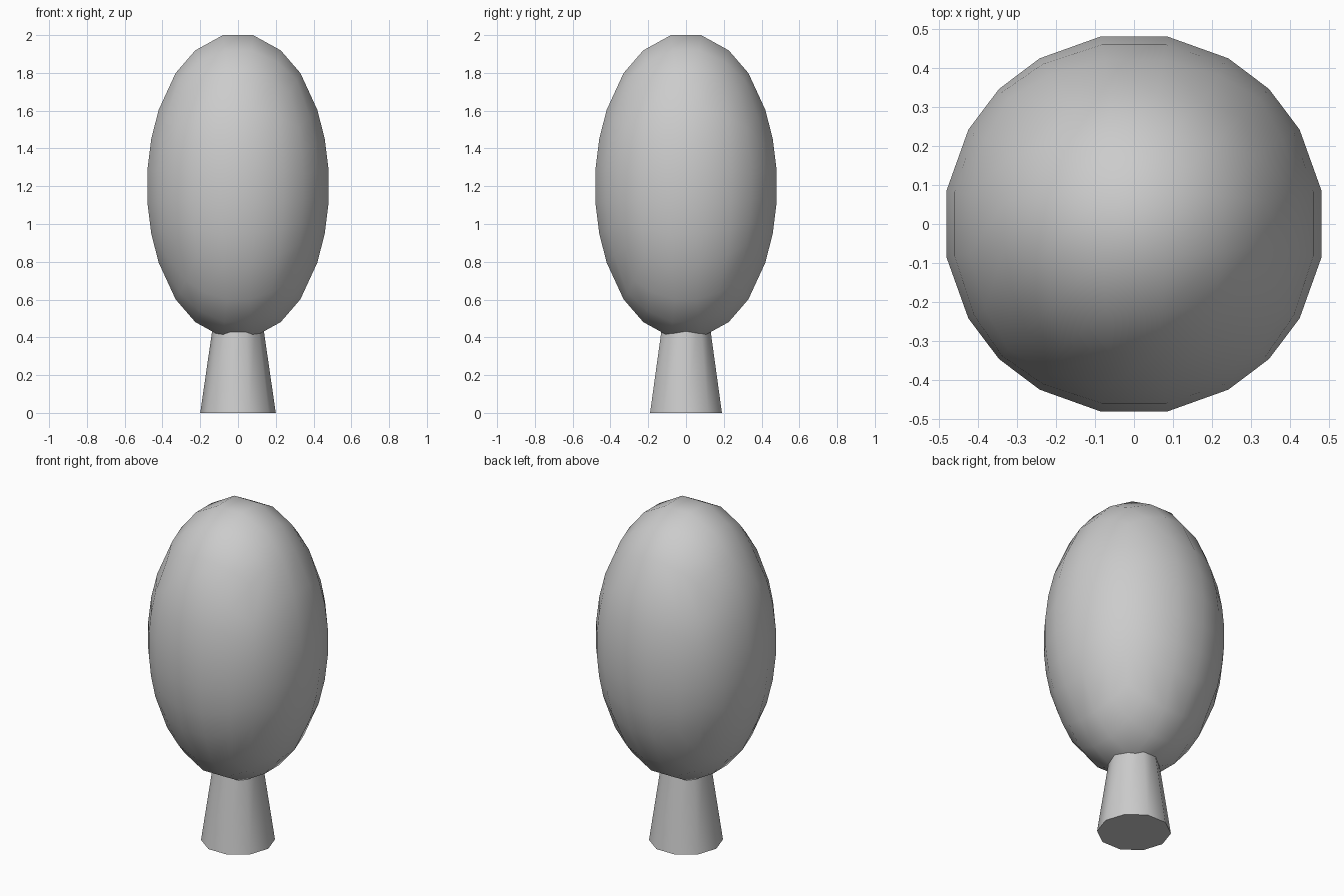
import bpy, bmesh, math
from mathutils import Vector

if "Cube" in bpy.data.objects:
    bpy.data.objects.remove(bpy.data.objects["Cube"])

def mirrored(half):
    return [-v for v in reversed(half)] + half

def finish(name, bm):
    bmesh.ops.remove_doubles(bm, verts=bm.verts, dist=1e-4)
    bmesh.ops.recalc_face_normals(bm, faces=bm.faces)
    me = bpy.data.meshes.new(name)
    bm.to_mesh(me)
    bm.free()
    ob = bpy.data.objects.new(name, me)
    bpy.context.collection.objects.link(ob)
    bpy.ops.object.select_all(action='DESELECT')
    ob.select_set(True)
    bpy.context.view_layer.objects.active = ob
    bpy.ops.object.shade_smooth_by_angle(angle=math.radians(45))
    return ob

# foliage: gridded box rounded into a tall ellipsoid
side = mirrored([0.18, 0.57, 1.0])
tall = mirrored([0.112, 0.33, 0.575, 1.08])
grid = [side, side, tall]
bm = bmesh.new()
for axis in range(3):
    a, b = (axis + 1) % 3, (axis + 2) % 3
    for end in (grid[axis][0], grid[axis][-1]):
        for i in range(len(grid[a]) - 1):
            for j in range(len(grid[b]) - 1):
                corners = []
                for di, dj in ((0, 0), (1, 0), (1, 1), (0, 1)):
                    p = Vector((0, 0, 0))
                    p[axis], p[a], p[b] = end, grid[a][i + di], grid[b][j + dj]
                    p.normalize()
                    corners.append(bm.verts.new((p.x * 0.49, p.y * 0.49, 1.2 + p.z * 0.822)))
                bm.faces.new(corners)
finish("foliage", bm)

# trunk: ten-sided tapered post running up into the foliage
bm = bmesh.new()
rings = []
for r, z in ((0.2, 0.0), (0.12, 0.55)):
    rings.append([bm.verts.new((r * math.cos(k * math.tau / 10), r * math.sin(k * math.tau / 10), z))
                  for k in range(10)])
for k in range(10):
    n = (k + 1) % 10
    bm.faces.new((rings[0][k], rings[0][n], rings[1][n], rings[1][k]))
for ring in rings:
    bm.faces.new(ring)
finish("trunk", bm)
